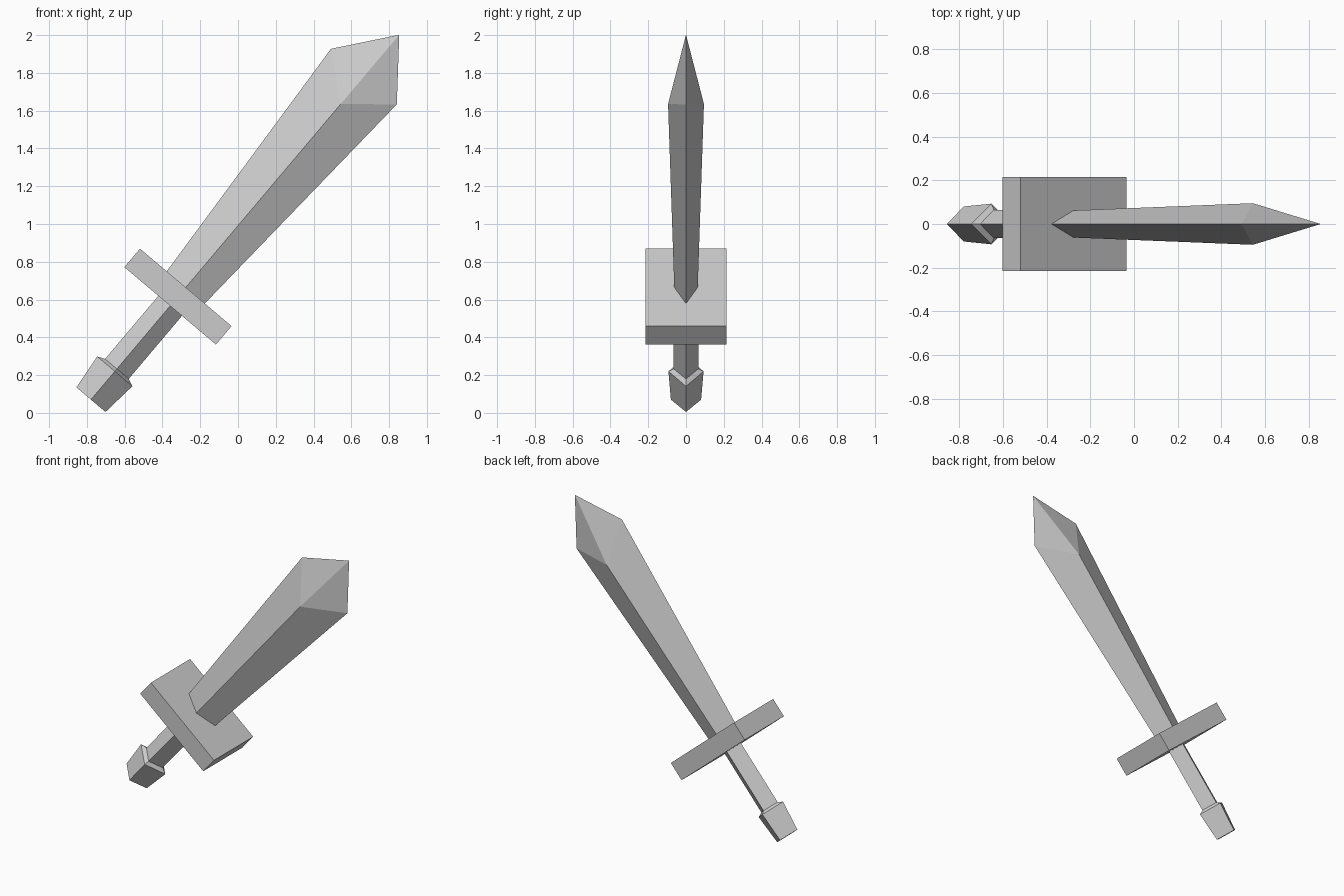
import bpy
import bmesh
from math import radians
from mathutils import Matrix

cube = bpy.data.objects.get("Cube")
if cube:
    bpy.data.objects.remove(cube, do_unlink=True)

# Single flat colour
steel = bpy.data.materials.new("pale_grey")
steel.use_nodes = True
GREY = (0.6, 0.6, 0.6, 1)
steel.diffuse_color = GREY
steel.node_tree.nodes["Principled BSDF"].inputs["Base Color"].default_value = GREY

# Parts are built upright along z, then leaned over in the xz plane
LEAN = Matrix.Rotation(radians(40.2), 4, "Y") @ Matrix.Translation((-0.64, 0, 0))


def finish(bm, name):
    bmesh.ops.recalc_face_normals(bm, faces=bm.faces)
    mesh = bpy.data.meshes.new(name)
    bm.to_mesh(mesh)
    bm.free()
    mesh.transform(LEAN)
    mesh.materials.append(steel)
    obj = bpy.data.objects.new(name, mesh)
    bpy.context.collection.objects.link(obj)
    return obj


def diamond_loft(name, sections, tip=None):
    """Sections: (half width, half depth, side height, ridge height)."""
    bm = bmesh.new()
    rings = []
    for w, d, side, ridge in sections:
        points = [(w, 0, side), (0, d, ridge), (-w, 0, side), (0, -d, ridge)]
        rings.append([bm.verts.new(p) for p in points])
    for low, high in zip(rings, rings[1:]):
        for i in range(4):
            j = (i + 1) % 4
            bm.faces.new((low[i], low[j], high[j], high[i]))
    bm.faces.new(rings[0][::-1])
    if tip is None:
        bm.faces.new(rings[-1])
    else:
        point = bm.verts.new((0, 0, tip))
        for i in range(4):
            bm.faces.new((rings[-1][i], rings[-1][(i + 1) % 4], point))
    return finish(bm, name)


# Blade: widening diamond section with a faceted point
diamond_loft("blade", [(0.132, 0.062, 0.329, 0.329),
                       (0.228, 0.095, 1.79, 1.60)], tip=2.08)

# Grip
diamond_loft("grip", [(0.082, 0.065, -0.236, -0.236),
                      (0.082, 0.065, 0.201, 0.201)])

# Pommel with a short sloping shoulder
diamond_loft("pommel", [(0.101, 0.08, -0.449, -0.449),
                        (0.122, 0.093, -0.253, -0.253),
                        (0.082, 0.065, -0.236, -0.236)])

# Guard: wide flat block
bm = bmesh.new()
bmesh.ops.create_cube(bm, size=1)
bmesh.ops.scale(bm, verts=bm.verts, vec=(0.635, 0.43, 0.128))
bmesh.ops.translate(bm, verts=bm.verts, vec=(0, 0, 0.265))
finish(bm, "guard")
